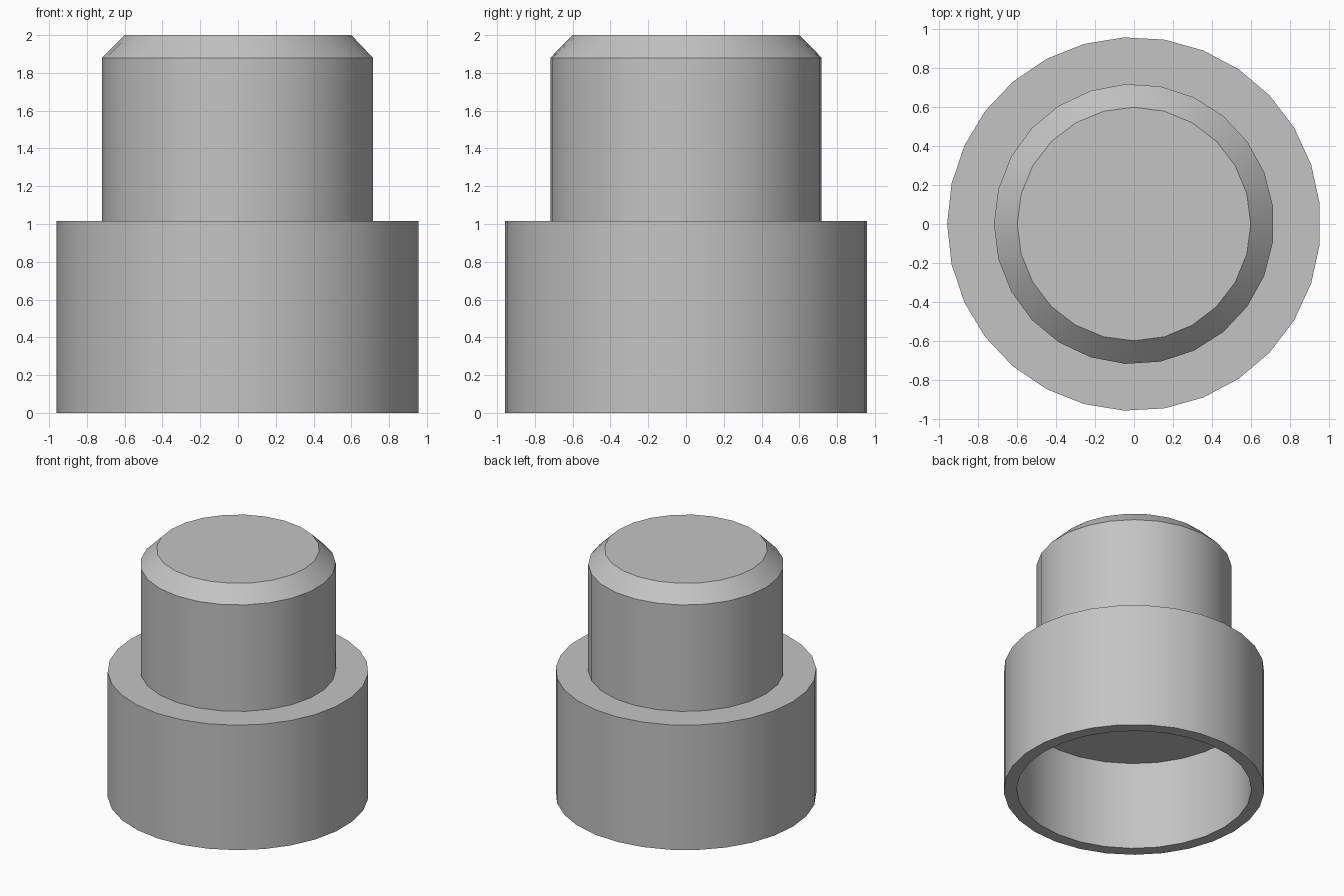
import bpy
import bmesh
from math import cos, sin, pi, radians

cube = bpy.data.objects.get("Cube")
if cube:
    bpy.data.objects.remove(cube, do_unlink=True)

GREY = (0.55, 0.55, 0.55, 1.0)
mat = bpy.data.materials.new("plain grey")
mat.use_nodes = True
mat.diffuse_color = GREY
mat.node_tree.nodes["Principled BSDF"].inputs["Base Color"].default_value = GREY


def ring(bm, radius, z, sides):
    """Loop of vertices running clockwise from the -x side."""
    turns = [pi - 2 * pi * i / sides for i in range(sides)]
    return [bm.verts.new((radius * cos(a), radius * sin(a), z)) for a in turns]


def skin(bm, a, b):
    """Join two loops, using triangles where their side counts differ."""
    n, m = len(a), len(b)
    if n == m:
        for i in range(n):
            j = (i + 1) % n
            bm.faces.new((a[i], a[j], b[j], b[i]))
        return
    i = j = 0
    while i < n or j < m:
        if j == m or (i < n and (i + 1) / n <= (j + 1) / m):
            bm.faces.new((a[i % n], a[(i + 1) % n], b[j % m]))
            i += 1
        else:
            bm.faces.new((a[i % n], b[(j + 1) % m], b[j % m]))
            j += 1


def turned_part(name, profile, cap_first=False, cap_last=False):
    """Build a round part from (radius, height, sides) steps."""
    bm = bmesh.new()
    loops = [ring(bm, *step) for step in profile]
    for a, b in zip(loops, loops[1:]):
        skin(bm, a, b)
    if cap_first:
        bm.faces.new(loops[0])
    if cap_last:
        bm.faces.new(loops[-1])
    bmesh.ops.recalc_face_normals(bm, faces=bm.faces)
    # The outward side of the shell is fixed by its widest wall
    wall = max(bm.faces, key=lambda f: f.calc_center_median().xy.length)
    if wall.normal.xy.dot(wall.calc_center_median().xy) < 0:
        bmesh.ops.reverse_faces(bm, faces=bm.faces)
    mesh = bpy.data.meshes.new(name)
    bm.to_mesh(mesh)
    bm.free()
    mesh.materials.append(mat)
    obj = bpy.data.objects.new(name, mesh)
    bpy.context.collection.objects.link(obj)
    bpy.ops.object.select_all(action="DESELECT")
    obj.select_set(True)
    bpy.context.view_layer.objects.active = obj
    bpy.ops.object.shade_smooth_by_angle(angle=radians(30))
    return obj


SHOULDER = 1.015
POST = 0.72

# Wide hollow base: bore ceiling, bore wall, rim, outer wall, shoulder
turned_part("hollow_base", [
    (0.865, 0.72, 28),
    (0.865, 0, 28),
    (0.96, 0, 29),
    (0.96, SHOULDER, 29),
    (POST, SHOULDER, 25),
], cap_first=True)

# Narrow post with a bevelled top
turned_part("bevelled_post", [
    (POST, SHOULDER, 25),
    (POST, 1.88, 25),
    (0.6, 2, 24),
], cap_last=True)
